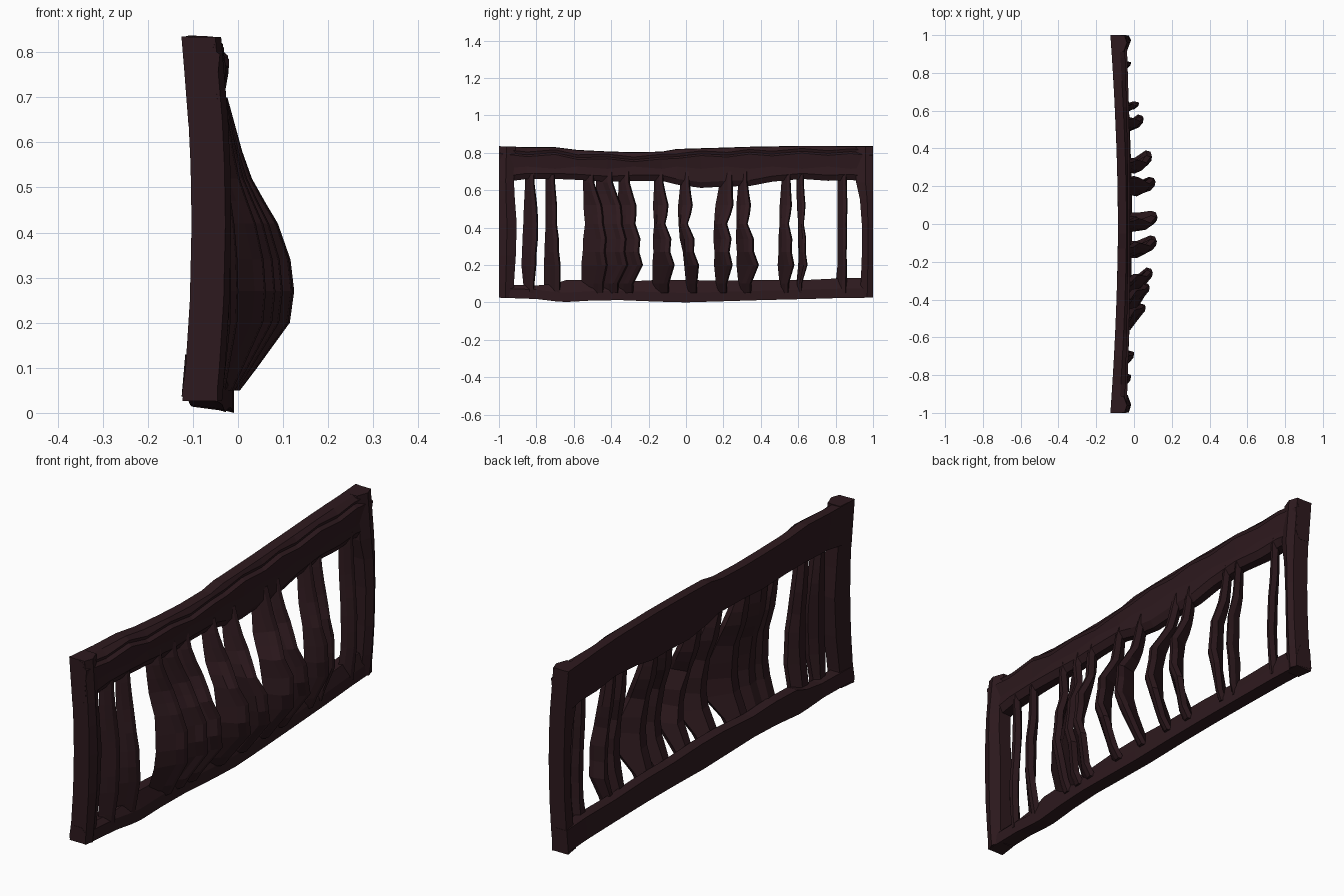
import bpy, bmesh, math

mat = bpy.data.materials.new("dark_wood")
mat.diffuse_color = (0.027, 0.010, 0.013, 1)


def loft(name, rings):
    """Skin a row of equal-sized rings into a closed flat-shaded solid."""
    bm = bmesh.new()
    vs = [[bm.verts.new(p) for p in r] for r in rings]
    n = len(rings[0])
    for a, b in zip(vs, vs[1:]):
        for i in range(n):
            j = (i + 1) % n
            bm.faces.new((a[i], a[j], b[j], b[i]))
    bm.faces.new(vs[0][::-1])
    bm.faces.new(vs[-1])
    bmesh.ops.recalc_face_normals(bm, faces=bm.faces)
    me = bpy.data.meshes.new(name)
    bm.to_mesh(me)
    bm.free()
    me.materials.append(mat)
    ob = bpy.data.objects.new(name, me)
    bpy.context.collection.objects.link(ob)
    return ob


def lerp(pts, t):
    """Piecewise linear lookup in sorted (t, value) pairs."""
    for (a, u), (b, v) in zip(pts, pts[1:]):
        if t <= b:
            return u + (v - u) * max(0, (t - a) / (b - a))
    return pts[-1][1]


def back_x(y):
    return -0.085 - 0.04 * abs(y) ** 1.8


# top rail: y, underside z, top z
top = [(-1, .64, .835), (-.85, .66, .83), (-.7, .66, .83), (-.58, .655, .815),
       (-.42, .645, .807), (-.28, .65, .803), (-.13, .65, .806), (-.05, .63, .82),
       (.08, .612, .824), (.22, .62, .828), (.34, .622, .832), (.46, .645, .834),
       (.62, .66, .837), (.76, .65, .837), (.88, .655, .835), (1, .64, .835)]
rings = []
for i, (y, zb, zt) in enumerate(top):
    b = back_x(y)
    f = -.045 + .02 * (1 - y * y)
    k = .006 * (-1) ** i
    rings.append([(b + .015, y, zb), (b, y, zt), (b + .045, y, zt - .002),
                  (f - .006, y, zt - .02 + k), (f - .012, y, zt - .035 + k),
                  (f + .005, y, zt - .045 + k), (f - .003, y, .72 - k),
                  (f + .002, y, zb + .03), (f - .015, y, zb)])
loft("top_rail", rings)

# bottom rail: y, underside z, top z
low = [(-1, .025, .095), (-.8, .018, .09), (-.7, .006, .10), (-.64, .002, .12),
       (-.5, .010, .12), (-.35, .012, .11), (-.15, .004, .12), (0, .0, .12),
       (.2, .006, .115), (.4, .012, .12), (.65, .018, .12), (.85, .024, .13), (1, .025, .13)]
rings = []
for y, zb, zt in low:
    b = back_x(y)
    f = -.045 + .036 * (1 - abs(y) ** 1.5)
    rings.append([(b, y, zb + .012), (b + .008, y, zt), (f - .02, y, zt),
                  (f, y, zb + .05), (f, y, zb), (b + .06, y, zb + .004)])
loft("bottom_rail", rings)

# end posts: height, width
for name, side, prof in (
        ("left_post", -1, [(.026, .08), (.1, .08), (.25, .09), (.42, .095), (.55, .085), (.65, .08), (.834, .09)]),
        ("right_post", 1, [(.026, .07), (.12, .065), (.25, .06), (.42, .06), (.55, .07), (.64, .09), (.834, .09)])):
    rings = []
    for z, w in prof:
        b = -.125 + .022 * (1 - ((z - .42) / .41) ** 2)
        o, n = side * .999, side * (1 - w)
        rings.append([(b, o, z), (b + .075, o, z), (b + .088, side * (1 - w * .45), z),
                      (b + .07, n, z), (b + .01, n, z)])
    loft(name, rings)

# balusters: left edges, then right edges, at z = .10, .20, .42, .64
slats = [
    (-.87, -.88, -.87, -.86, -.81, -.80, -.79, -.81),
    (-.76, -.76, -.75, -.75, -.67, -.67, -.69, -.70),
    (-.56, -.56, -.54, -.55, -.44, -.42, -.44, -.49),
    (-.48, -.48, -.48, -.48, -.36, -.31, -.34, -.39),
    (-.38, -.38, -.36, -.36, -.28, -.23, -.27, -.30),
    (-.18, -.18, -.17, -.17, -.09, -.06, -.11, -.12),
    (.00, -.01, -.04, -.03, .06, .07, .01, .02),
    (.16, .15, .15, .18, .22, .25, .22, .25),
    (.28, .27, .27, .28, .35, .39, .33, .33),
    (.50, .49, .50, .51, .55, .58, .55, .56),
    (.59, .60, .60, .59, .62, .65, .63, .63),
    (.80, .81, .81, .81, .86, .86, .86, .86)]
# belly curve of the fence and sideways kinks, by height
belly = [(.05, .27), (.1, .5), (.2, .94), (.27, 1), (.34, .95), (.42, .78),
         (.47, .6), (.52, .43), (.58, .3), (.64, .2), (.7, .1)]
kink = {.52: .022, .47: .014, .34: .014, .27: -.008, .58: .01}
zs = (.1, .2, .42, .64)
for n, s in enumerate(slats):
    L, R = list(zip(zs, s[:4])), list(zip(zs, s[4:]))
    mid = (s[1] + s[5]) / 2
    grow = max(.15, math.cos(min(1, abs(mid) / .85) * math.pi / 2))
    rings = []
    for z, b in belly:
        k = kink.get(z, 0) * grow
        l, r = lerp(L, z) - k * .3, lerp(R, z) + k
        w = min(.05, (r - l) * .7)
        f = -.04 + .165 * grow * b
        back = -.08 + .105 * grow * b
        rings.append([(back, l, z), (f - .025, r - w - .005, z), (f - .004, r - w * .6, z),
                      (f, r - w * .15, z), (f - .025, r, z), (back - .005, l + w, z)])
    loft(f"baluster_{n + 1}", rings)
